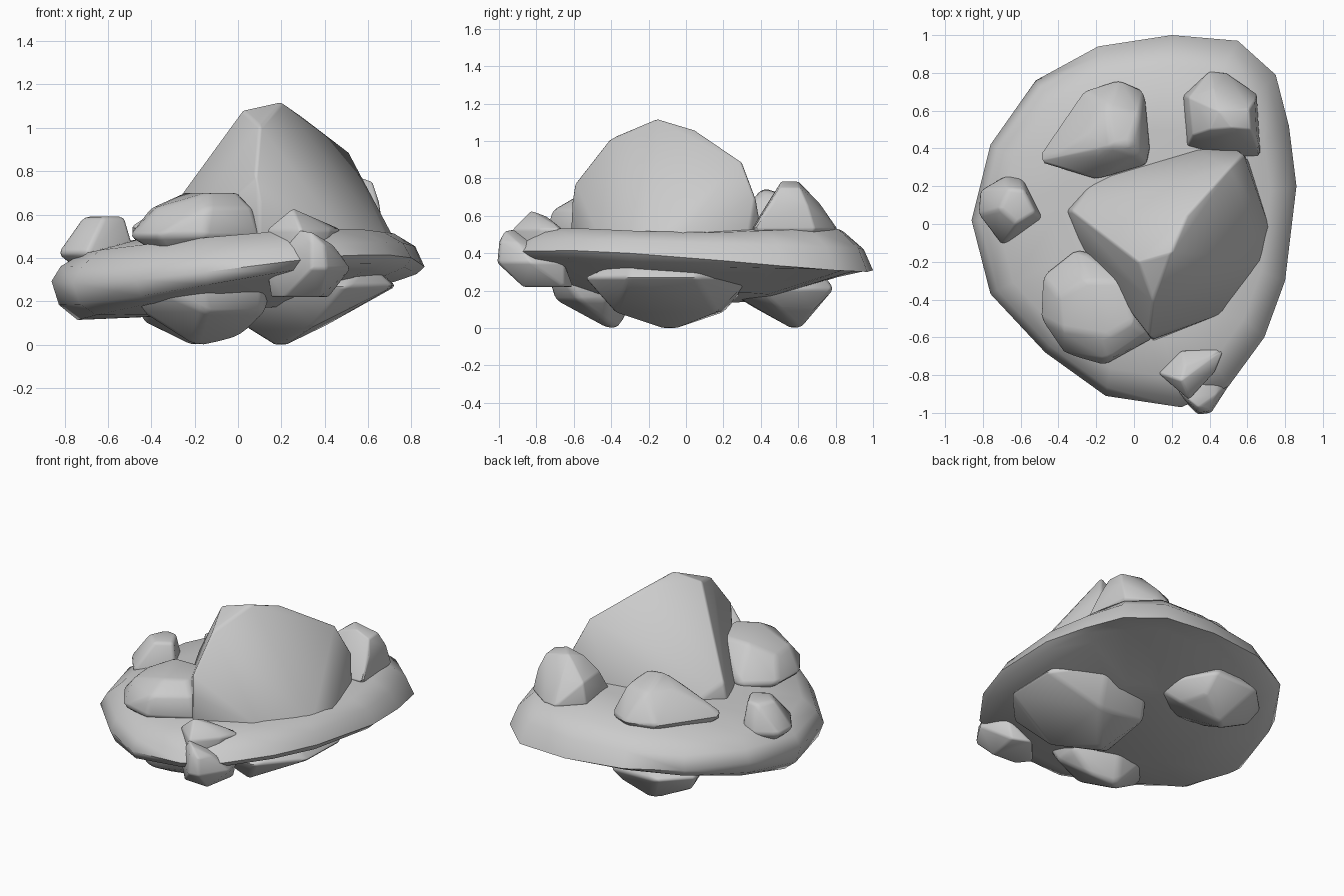
import bpy, bmesh, math


def finish(bm, name, angle, bevel=0.0):
    bmesh.ops.recalc_face_normals(bm, faces=bm.faces[:])
    me = bpy.data.meshes.new(name)
    bm.to_mesh(me)
    bm.free()
    ob = bpy.data.objects.new(name, me)
    bpy.context.collection.objects.link(ob)
    bpy.ops.object.select_all(action='DESELECT')
    ob.select_set(True)
    bpy.context.view_layer.objects.active = ob
    if bevel:
        m = ob.modifiers.new("worn_edges", 'BEVEL')
        m.width = bevel
        m.segments = 2
        m.limit_method = 'ANGLE'
        m.angle_limit = math.radians(22)
        bpy.ops.object.modifier_apply(modifier=m.name)
    bpy.ops.object.shade_smooth_by_angle(angle=math.radians(angle))
    return ob


def rock(name, rings, bevel=0.025):
    """Convex boulder: each ring is (list of xy, z); single points are (x, y, z)."""
    bm = bmesh.new()
    for r in rings:
        if len(r) == 3:
            bm.verts.new(r)
        else:
            for x, y in r[0]:
                bm.verts.new((x, y, r[1]))
    res = bmesh.ops.convex_hull(bm, input=bm.verts[:])
    junk = {v for v in res["geom_interior"] + res["geom_unused"]
            if isinstance(v, bmesh.types.BMVert)}
    bmesh.ops.delete(bm, geom=list(junk), context='VERTS')
    bmesh.ops.dissolve_limit(bm, angle_limit=math.radians(4),
                             verts=bm.verts[:], edges=bm.edges[:])
    return finish(bm, name, 45, bevel)


# Broad twisted slab, built from concentric rings of its outline
outline = [(-.86, .02), (-.76, .42), (-.52, .76), (-.19, .94), (.2, 1), (.55, .97),
           (.75, .79), (.82, .52), (.86, .2), (.8, -.3), (.69, -.6), (.5, -.86),
           (.25, -.97), (-.15, -.91), (-.47, -.68), (-.76, -.37)]
layers = [(.45, lambda x, y: .16 + .08 * x),
          (.86, lambda x, y: .20 + .12 * x + .10 * abs(y) - .08 * x * y),
          (.96, lambda x, y: .255 + .09 * x + .05 * abs(y) - .08 * x * y),
          (1.0, lambda x, y: .335 + .05 * x - .02 * y - .08 * x * y),
          (.95, lambda x, y: .41 + .06 * x + .01 * abs(y) - .05 * x * y),
          (.84, lambda x, y: .46 + .06 * x + .06 * abs(y) - .02 * x * y),
          (.5, lambda x, y: .51 + .04 * x + .05 * y)]
bm = bmesh.new()
rings = [[bm.verts.new((x * s, y * s, f(x * s, y * s))) for x, y in outline]
         for s, f in layers]
n = len(outline)
for a, b in zip(rings, rings[1:]):
    for i in range(n):
        j = (i + 1) % n
        bm.faces.new((a[i], a[j], b[j], b[i]))
bm.faces.new(rings[0])
bm.faces.new(rings[-1])
finish(bm, "slab", 60)

# Central peak
rock("peak", [
    ([(-.36, .07), (-.2, .25), (.1, .35), (.3, .41), (.52, .41), (.61, .33), (.73, -.05),
      (.7, -.2), (.51, -.46), (.1, -.62), (-.28, -.12)], .47),
    ([(-.2, .1), (.1, .25), (.5, .1), (.3, -.3)], .36),
    (.1, -.61, .66), (-.33, .07, .6), (.58, .37, .70), (.08, -.59, .78), (.1, -.41, 1.01),
    (.02, -.2, 1.08), (.2, -.15, 1.12), (.28, .05, 1.06), (.51, .3, .89)], .03)

# Boulders sitting on the slab
rock("front_left_boulder", [
    ([(-.3, -.12), (-.49, -.27), (-.5, -.5), (-.37, -.69), (-.16, -.75), (.11, -.6),
      (.05, -.3)], .5),
    ([(-.3, -.25), (-.3, -.55), (0, -.5)], .38),
    ([(-.4, -.38), (-.38, -.56), (-.14, -.72), (.07, -.58)], .63),
    ([(-.25, -.3), (-.14, -.6), (.0, -.52), (-.05, -.3)], .70)])
rock("back_left_boulder", [
    ([(-.53, .33), (-.27, .71), (-.08, .77), (.06, .71), (.09, .4), (.07, .31),
      (-.2, .23)], .53),
    ([(-.35, .35), (-.1, .6), (0, .35)], .4),
    ([(-.25, .46), (-.18, .36), (.03, .36), (.03, .58), (-.14, .62)], .69),
    (-.12, .41, .75), (-.02, .43, .74)])
rock("back_right_boulder", [
    ([(.26, .68), (.4, .81), (.49, .8), (.65, .69), (.67, .36), (.5, .35), (.28, .41)], .53),
    ([(.35, .45), (.4, .7), (.58, .6)], .4),
    ([(.29, .67), (.42, .72), (.64, .65), (.65, .46), (.31, .47)], .66),
    ([(.4, .62), (.61, .61), (.62, .5), (.4, .5)], .75),
    ([(.45, .6), (.52, .51)], .785)])
rock("left_boulder", [
    ([(-.82, .18), (-.68, .26), (-.59, .25), (-.47, .02), (-.7, -.12), (-.83, .05)], .42),
    ([(-.7, .15), (-.6, 0)], .31),
    ([(-.66, .19), (-.71, .08), (-.62, .0), (-.52, .06), (-.58, .18)], .59)], .02)

# Front boulder: a chunky base with a fin on top
rock("front_right_boulder", [
    ([(.21, -.86), (.15, -.78), (.3, -.6), (.42, -.65), (.38, -.87)], .22),
    ([(.13, -.8), (.29, -.95), (.34, -1.01), (.41, -1.0), (.52, -.83), (.45, -.65)], .35),
    ([(.28, -.93), (.34, -1.0), (.40, -.99), (.44, -.9)], .46),
    (.28, -.92, .53), (.34, -.97, .52)], .012)
rock("front_right_fin", [
    ([(.15, -.8), (.28, -.92), (.36, -.85), (.3, -.7)], .34),
    ([(.13, -.79), (.29, -.93), (.43, -.78), (.48, -.66), (.25, -.67)], .53),
    (.25, -.83, .63), (.27, -.75, .60)], .012)

# Boulders hanging below, the feet of the model
rock("lower_front_boulder", [
    ([(-.5, -.5), (-.44, -.64), (-.15, -.74), (.12, -.67), (.16, -.4), (-.1, -.22),
      (-.42, -.25)], .28),
    ([(-.35, -.5), (0, -.55), (-.1, -.3)], .4),
    ([(-.44, -.5), (-.15, -.70), (.12, -.58), (.12, -.42)], .15),
    ([(-.2, -.42), (-.17, -.36)], -.002), (-.01, -.42, .025)])
rock("lower_right_boulder", [
    ([(-.02, -.32), (.15, -.52), (.5, -.54), (.72, -.3), (.73, .05), (.5, .35), (.2, .37),
      (0, .1)], .27),
    ([(.1, -.3), (.6, -.3), (.6, .1), (.5, .2), (.15, .2)], .38),
    ([(.03, -.22), (.35, -.38), (.4, .16), (.1, .2)], .085),
    ([(.17, -.12), (.22, -.06)], -.002)], .02)
rock("lower_back_boulder", [
    ([(-.5, .6), (-.32, .78), (0, .79), (.12, .6), (.18, .4), (-.05, .2), (-.4, .3)], .21),
    ([(-.35, .5), (-.1, .7), (-.1, .35)], .34),
    ([(-.43, .56), (-.25, .38), (.06, .5), (0, .68)], .10),
    ([(-.22, .56), (-.17, .61)], -.002)], .02)
